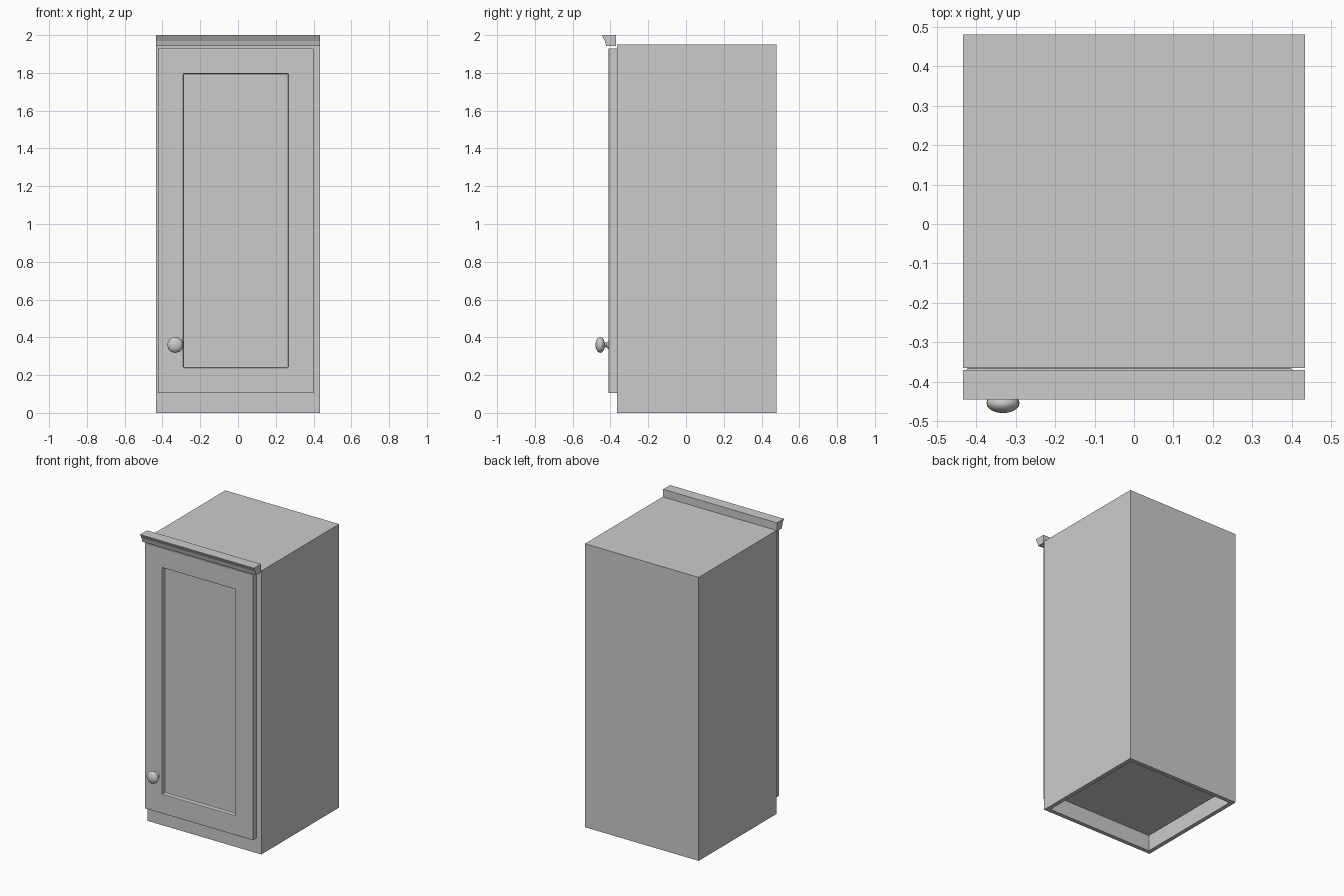
import bpy, bmesh, math
from mathutils import Matrix, Vector

cube = bpy.data.objects.get("Cube")
if cube:
    bpy.data.objects.remove(cube, do_unlink=True)

paint = bpy.data.materials.new("light_grey")
paint.use_nodes = True
COLOUR = (0.6, 0.6, 0.6, 1)
paint.diffuse_color = COLOUR
paint.node_tree.nodes["Principled BSDF"].inputs["Base Color"].default_value = COLOUR


def finish(name, bm):
    bmesh.ops.recalc_face_normals(bm, faces=bm.faces)
    mesh = bpy.data.meshes.new(name)
    bm.to_mesh(mesh)
    bm.free()
    mesh.materials.append(paint)
    obj = bpy.data.objects.new(name, mesh)
    bpy.context.collection.objects.link(obj)
    return obj


def box(lo, hi):
    bm = bmesh.new()
    lo, hi = Vector(lo), Vector(hi)
    size = hi - lo
    bmesh.ops.create_cube(bm, size=1, matrix=Matrix.Translation((lo + hi) / 2) @ Matrix.Diagonal((*size, 1)))
    return bm


def recess(bm, direction, border, depth):
    """Inset the face pointing along direction and push it inwards."""
    bm.normal_update()
    d = Vector(direction)
    face = max(bm.faces, key=lambda f: f.normal.dot(d))
    bmesh.ops.inset_region(bm, faces=[face], thickness=border)
    inner = bmesh.ops.extrude_discrete_faces(bm, faces=[face])["faces"][0]
    bmesh.ops.translate(bm, verts=inner.verts, vec=-d * depth)


HALF = 0.433
FRONT = -0.365

# Carcass with the open plinth underneath
bm = box((-HALF, FRONT, 0), (HALF, 0.48, 1.95))
recess(bm, (0, 0, -1), 0.04, 0.11)
finish("cabinet_body", bm)

# Door with a sunken centre panel and softened edges
bm = box((-0.424, -0.41, 0.105), (0.4, FRONT, 1.93))
recess(bm, (0, -1, 0), 0.19, 0.03)
door = finish("door", bm)
bevel = door.modifiers.new("soft_edges", "BEVEL")
bevel.width = 0.004
bevel.segments = 2

# Crown moulding: side profile swept across the width
profile = [(-0.37, 1.943), (-0.423, 1.943), (-0.43, 1.97), (-0.445, 1.998), (-0.445, 2), (-0.37, 2)]
bm = bmesh.new()
end = bm.faces.new([bm.verts.new((-HALF, y, z)) for y, z in profile])
sweep = bmesh.ops.extrude_face_region(bm, geom=[end], use_keep_orig=True)["geom"]
bmesh.ops.translate(bm, verts=[v for v in sweep if isinstance(v, bmesh.types.BMVert)], vec=(2 * HALF, 0, 0))
finish("crown_moulding", bm)

# Turned knob: flared stem followed by a flattened ball
turning = [(0.022, -0.408), (0.02, -0.413), (0.012, -0.42), (0.013, -0.43)]
for i in range(1, 10):
    a = math.pi * (0.1 + 0.9 * i / 9)
    turning.append((0.042 * math.sin(a), -0.454 + 0.025 * math.cos(a)))
bm = bmesh.new()
points = [bm.verts.new((r, y, 0)) for r, y in turning]
edges = [bm.edges.new(pair) for pair in zip(points, points[1:])]
bmesh.ops.spin(bm, geom=points + edges, cent=(0, 0, 0), axis=(0, 1, 0), angle=math.tau, steps=24)
bmesh.ops.remove_doubles(bm, verts=bm.verts, dist=0.0005)
bmesh.ops.translate(bm, verts=bm.verts, vec=(-0.332, 0, 0.36))
knob = finish("knob", bm)
for ob in bpy.context.selected_objects:
    ob.select_set(False)
knob.select_set(True)
bpy.context.view_layer.objects.active = knob
bpy.ops.object.shade_smooth_by_angle(angle=math.radians(50))
